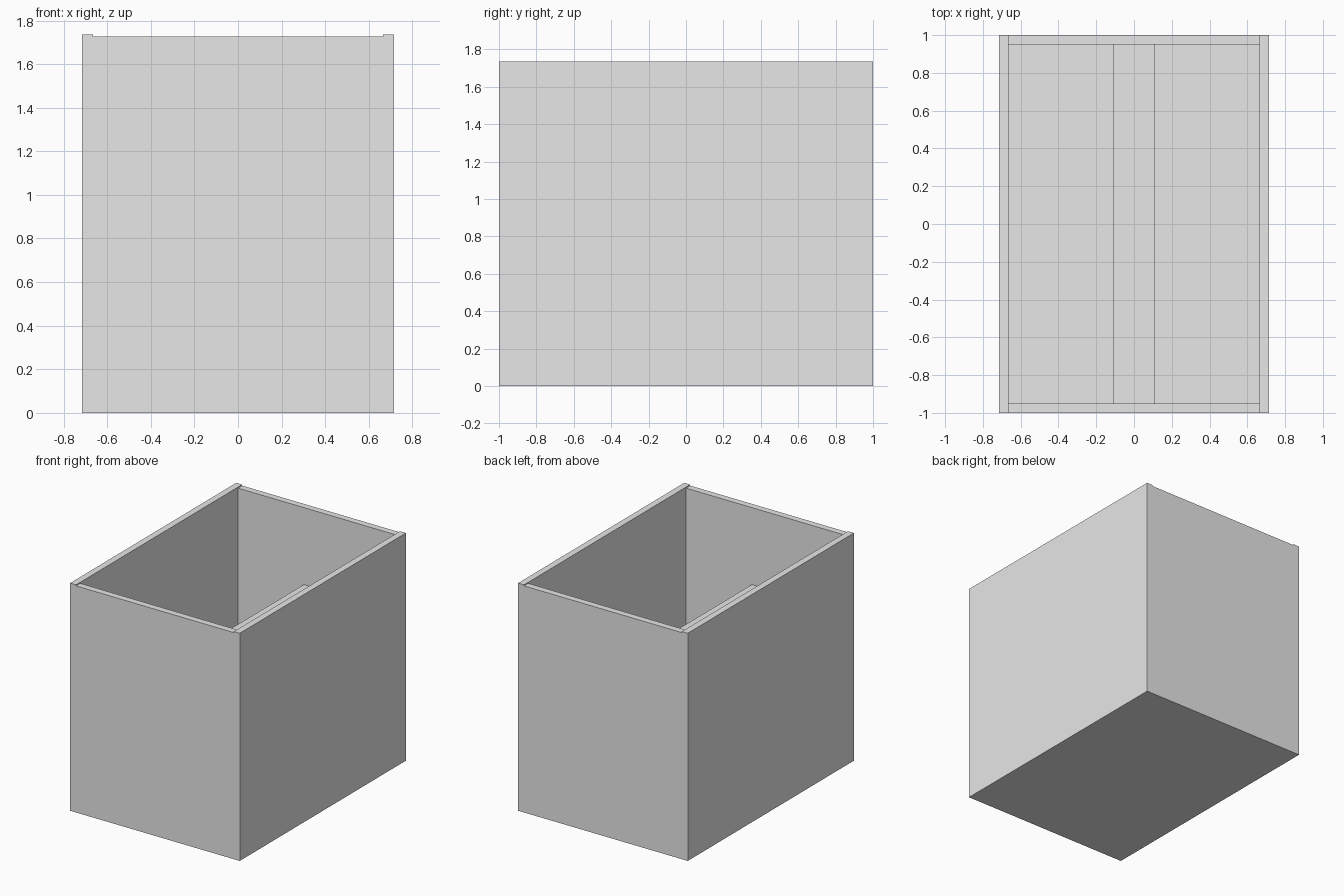
import bpy

cube = bpy.data.objects.get("Cube")
if cube:
    bpy.data.objects.remove(cube, do_unlink=True)

# Overall dimensions
HALF_X, HALF_Y, HEIGHT = 0.715, 1.0, 1.735
WALL = 0.05
END_HEIGHT = HEIGHT - 0.008
FLOOR = 0.05
DIVIDER_HALF, DIVIDER_TOP = 0.11, 1.14
IN_X, IN_Y = HALF_X - WALL, HALF_Y - WALL

# Single plain grey
grey = bpy.data.materials.new("light_grey")
grey.use_nodes = True
colour = (0.8, 0.8, 0.8, 1.0)
grey.diffuse_color = colour
grey.node_tree.nodes["Principled BSDF"].inputs["Base Color"].default_value = colour


def box(name, low, high):
    """Axis-aligned box between two opposite corners."""
    corners = [(x, y, z) for x in (low[0], high[0])
               for y in (low[1], high[1]) for z in (low[2], high[2])]
    faces = [(0, 1, 3, 2), (4, 6, 7, 5), (0, 4, 5, 1),
             (2, 3, 7, 6), (0, 2, 6, 4), (1, 5, 7, 3)]
    mesh = bpy.data.meshes.new(name)
    mesh.from_pydata(corners, [], faces)
    mesh.materials.append(grey)
    obj = bpy.data.objects.new(name, mesh)
    bpy.context.collection.objects.link(obj)
    return obj


# Full-height side walls
box("left_wall", (IN_X, -HALF_Y, 0), (HALF_X, HALF_Y, HEIGHT))
box("right_wall", (-HALF_X, -HALF_Y, 0), (-IN_X, HALF_Y, HEIGHT))

# Slightly lower end walls fitted between the sides
box("front_wall", (-IN_X, -HALF_Y, 0), (IN_X, -IN_Y, END_HEIGHT))
box("back_wall", (-IN_X, IN_Y, 0), (IN_X, HALF_Y, END_HEIGHT))

# Floor and the thick central divider standing on it
box("floor", (-IN_X, -IN_Y, 0), (IN_X, IN_Y, FLOOR))
box("divider", (-DIVIDER_HALF, -IN_Y, FLOOR), (DIVIDER_HALF, IN_Y, DIVIDER_TOP))
